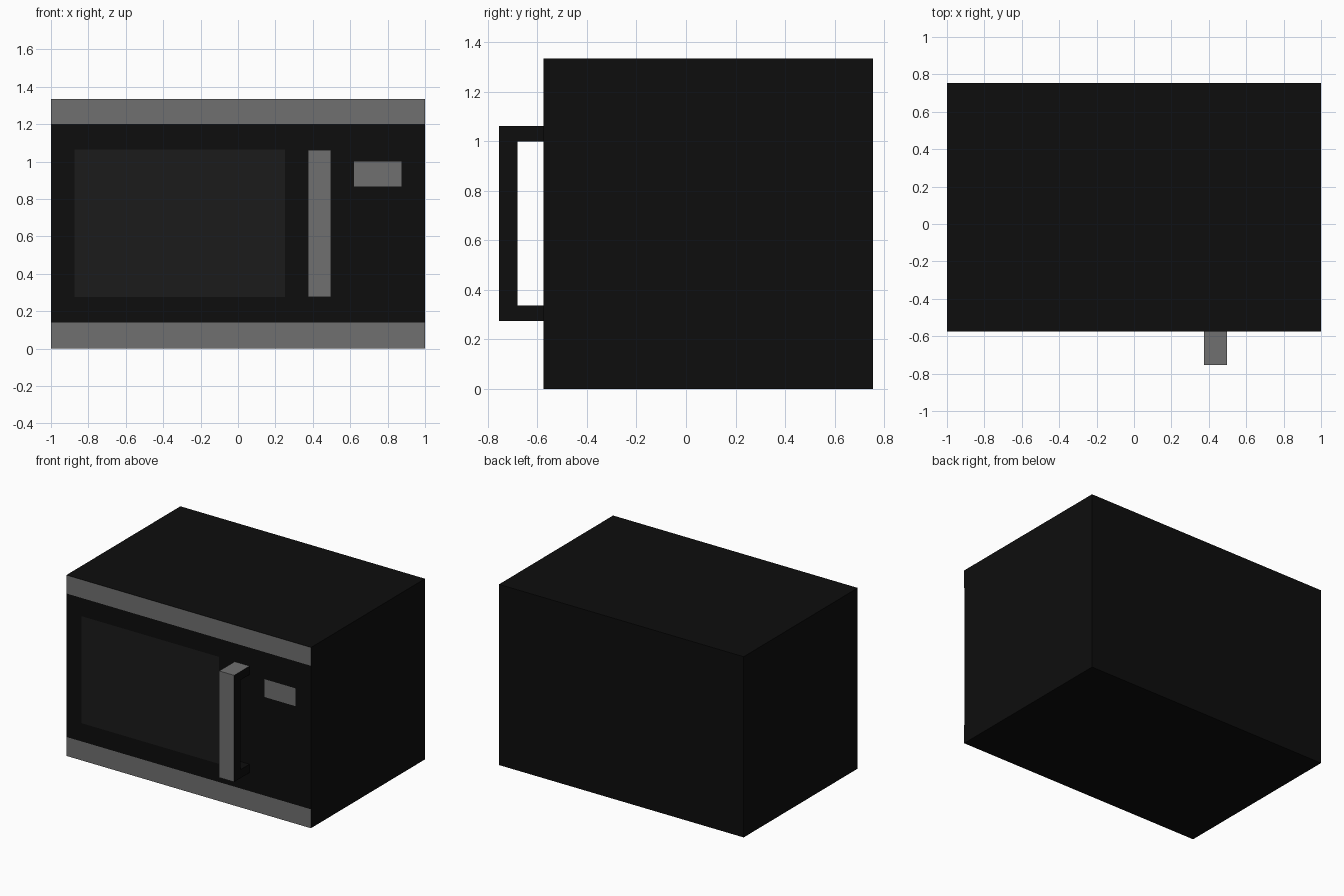
import bpy, bmesh

if "Cube" in bpy.data.objects:
    bpy.data.objects.remove(bpy.data.objects["Cube"])


def material(name, value):
    mat = bpy.data.materials.new(name)
    mat.diffuse_color = (value, value, value, 1)
    mat.use_nodes = True
    mat.node_tree.nodes["Principled BSDF"].inputs["Base Color"].default_value = mat.diffuse_color
    return mat


BLACK = material("black", 0.004)
GLASS = material("dark_glass", 0.0105)
GREY = material("grey", 0.16)
FRONT, BACK, TOP = -0.575, 0.755, 1.335


def finish(name, bm, *mats):
    mesh = bpy.data.meshes.new(name)
    bm.to_mesh(mesh)
    bm.free()
    for mat in mats:
        mesh.materials.append(mat)
    obj = bpy.data.objects.new(name, mesh)
    bpy.context.collection.objects.link(obj)
    return obj


def panel(name, x0, x1, z0, z1, mat):
    """Flat forward-facing panel lying on the front of the cabinet."""
    bm = bmesh.new()
    y = FRONT - 0.002
    bm.faces.new([bm.verts.new(p) for p in
                  ((x0, y, z0), (x1, y, z0), (x1, y, z1), (x0, y, z1))])
    finish(name, bm, mat)


# Cabinet
bm = bmesh.new()
bmesh.ops.create_cube(bm, size=1)
bmesh.ops.scale(bm, vec=(2, BACK - FRONT, TOP), verts=bm.verts)
bmesh.ops.translate(bm, vec=(0, (BACK + FRONT) / 2, TOP / 2), verts=bm.verts)
finish("cabinet", bm, BLACK)

# Trim bands, door window and display
panel("bottom_trim", -1, 1, 0, 0.14, GREY)
panel("top_trim", -1, 1, 1.2, TOP, GREY)
panel("door_window", -0.875, 0.25, 0.275, 1.065, GLASS)
panel("display", 0.62, 0.875, 0.868, 1.0, GREY)

# Door handle: bracket profile extruded sideways, grey outside, black elsewhere
profile = [(FRONT, 0.275), (-0.755, 0.275), (-0.755, 1.063), (FRONT, 1.063),
           (FRONT, 1.0), (-0.68, 1.0), (-0.68, 0.338), (FRONT, 0.338)]
bm = bmesh.new()
side = bm.faces.new([bm.verts.new((0.375, y, z)) for y, z in profile])
ext = bmesh.ops.extrude_face_region(bm, geom=[side])
bmesh.ops.translate(bm, vec=(0.122, 0, 0),
                    verts=[v for v in ext["geom"] if isinstance(v, bmesh.types.BMVert)])
bmesh.ops.recalc_face_normals(bm, faces=bm.faces)
for f in bm.faces:
    c = f.calc_center_median()
    outer = c.y < -0.75 or c.z < 0.28 or c.z > 1.06
    f.material_index = 1 if outer and abs(f.normal.x) < 0.5 else 0
finish("door_handle", bm, BLACK, GREY)
